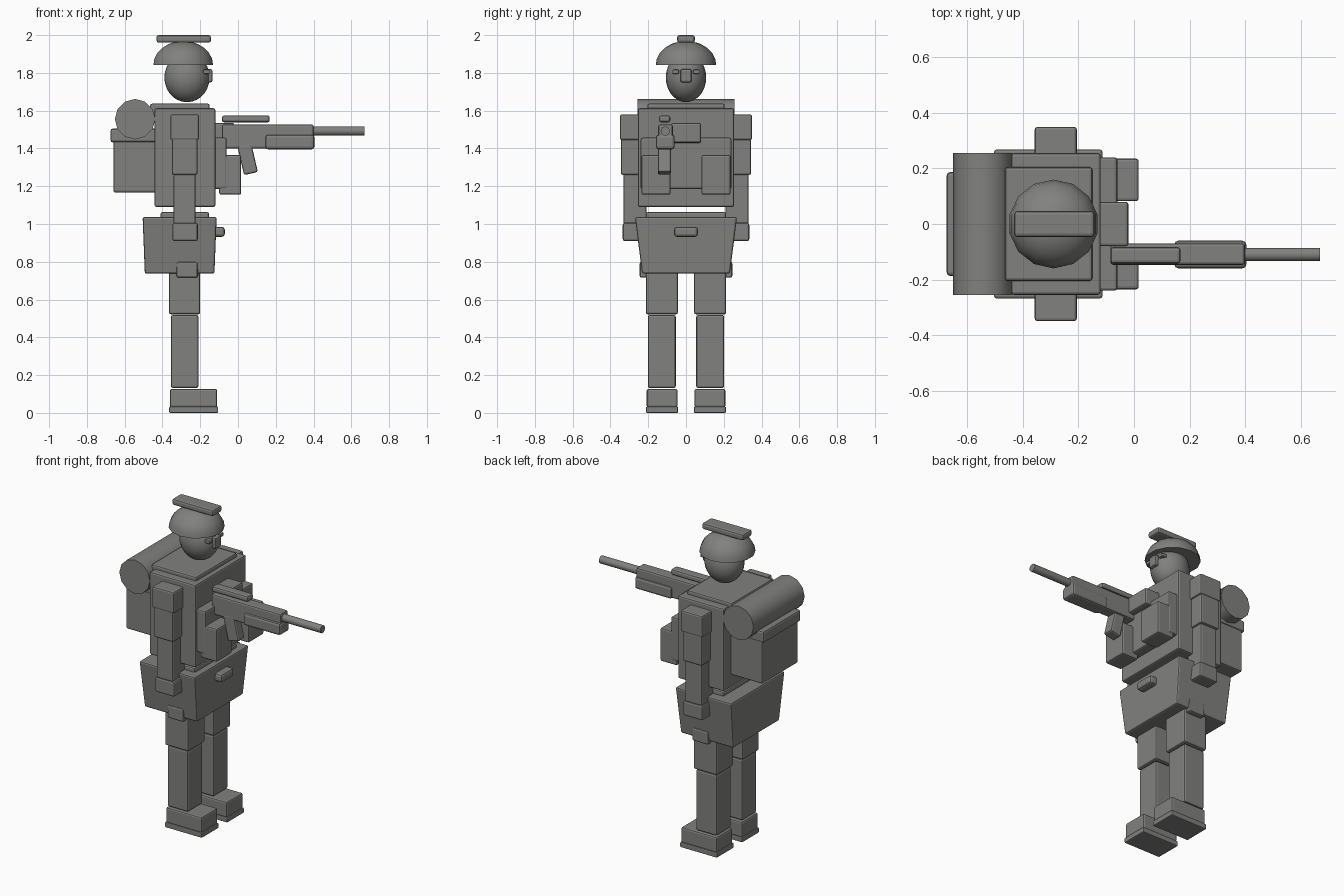
import bpy, bmesh, math
from mathutils import Matrix

if "Cube" in bpy.data.objects:
    bpy.data.objects.remove(bpy.data.objects["Cube"])

grey = bpy.data.materials.new("stone_grey")
grey.diffuse_color = (0.22, 0.22, 0.212, 1)
grey.use_nodes = True
grey.node_tree.nodes["Principled BSDF"].inputs["Base Color"].default_value = grey.diffuse_color


def finish(name, bm, bevel=0.0, smooth=False):
    me = bpy.data.meshes.new(name)
    bm.normal_update()
    bm.to_mesh(me)
    bm.free()
    ob = bpy.data.objects.new(name, me)
    bpy.context.collection.objects.link(ob)
    me.materials.append(grey)
    if bevel:
        m = ob.modifiers.new("bevel", 'BEVEL')
        m.width = bevel
        m.segments = 2
        m.limit_method = 'ANGLE'
    if smooth:
        bpy.ops.object.select_all(action='DESELECT')
        ob.select_set(True)
        bpy.context.view_layer.objects.active = ob
        bpy.ops.object.shade_smooth_by_angle(angle=math.radians(40))
    return ob


def box(name, x, y, z, bevel=0.01, tilt=0, taper=(1, 1)):
    """Bevelled box from ranges; taper scales the bottom, tilt turns about y."""
    bm = bmesh.new()
    bmesh.ops.create_cube(bm, size=1)
    for v in bm.verts:
        if v.co.z < 0:
            v.co.x *= taper[0]
            v.co.y *= taper[1]
        v.co.x *= x[1] - x[0]
        v.co.y *= y[1] - y[0]
        v.co.z *= z[1] - z[0]
    c = Matrix.Translation([(r[0] + r[1]) / 2 for r in (x, y, z)])
    bm.transform(c @ Matrix.Rotation(math.radians(tilt), 4, 'Y'))
    return finish(name, bm, bevel)


def pair(name, x, y, z, bevel=0.01):
    box(name + "_left", x, y, z, bevel)
    box(name + "_right", x, (-y[1], -y[0]), z, bevel)


def cylinder(name, centre, radius, length, axis, sides, smooth=True):
    bm = bmesh.new()
    bmesh.ops.create_cone(bm, cap_ends=True, segments=sides, radius1=radius,
                          radius2=radius, depth=length)
    bm.transform(Matrix.Translation(centre) @ Matrix.Rotation(math.pi / 2, 4, axis))
    return finish(name, bm, 0, smooth)


def ball(name, centre, scale, segs, rings, dome=False):
    bm = bmesh.new()
    bmesh.ops.create_uvsphere(bm, u_segments=segs, v_segments=rings, radius=1)
    if dome:
        geom = bm.verts[:] + bm.edges[:] + bm.faces[:]
        cut = bmesh.ops.bisect_plane(bm, geom=geom, plane_co=(0, 0, 0),
                                     plane_no=(0, 0, 1), clear_inner=True)
        bmesh.ops.holes_fill(bm, edges=[e for e in bm.edges if e.is_boundary])
    bm.transform(Matrix.Translation(centre) @ Matrix.Diagonal((*scale, 1)))
    return finish(name, bm, 0, True)


# Legs and boots
pair("sole", (-0.365, -0.105), (0.042, 0.212), (0.0, 0.033), 0.006)
pair("boot", (-0.36, -0.11), (0.045, 0.208), (0.028, 0.127))
pair("shin", (-0.355, -0.21), (0.054, 0.202), (0.132, 0.518))
pair("thigh", (-0.365, -0.2), (0.043, 0.213), (0.522, 0.86))

# Hips, waist and buckle
box("hip_skirt", (-0.505, -0.113), (-0.27, 0.27), (0.737, 1.037), 0.01,
    taper=(0.94, 0.86))
pair("hip_tab", (-0.325, -0.213), (0.16, 0.245), (0.716, 0.8))
box("waist", (-0.41, -0.153), (-0.213, 0.213), (1.0, 1.063))
box("buckle", (-0.14, -0.07), (-0.063, 0.063), (0.932, 0.985), 0.015)

# Torso and chest gear
box("torso", (-0.442, -0.12), (-0.255, 0.255), (1.09, 1.613))
box("shoulder_plate", (-0.465, -0.15), (-0.205, 0.205), (1.56, 1.637))
box("chest_plate", (-0.16, -0.06), (-0.24, 0.24), (1.185, 1.457))
pair("pouch", (-0.1, 0.017), (0.082, 0.236), (1.155, 1.365))
box("chest_block", (-0.14, -0.02), (-0.08, 0.08), (1.43, 1.535))

# Arms
pair("upper_arm", (-0.35, -0.215), (0.21, 0.345), (1.26, 1.56))
pair("shoulder_pad", (-0.358, -0.206), (0.2, 0.35), (1.445, 1.58))
pair("forearm", (-0.341, -0.224), (0.21, 0.332), (1.0, 1.265))
pair("hand", (-0.347, -0.213), (0.205, 0.335), (0.91, 1.005))

# Pack and bedroll
box("backpack", (-0.66, -0.43), (-0.18, 0.18), (1.167, 1.45))
box("pack_flap", (-0.675, -0.43), (-0.187, 0.187), (1.432, 1.505), 0.012)
cylinder("bedroll", (-0.545, 0, 1.555), 0.107, 0.512, 'X', 12)

# Head and face
ball("head", (-0.27, 0, 1.775), (0.12, 0.107, 0.13), 20, 14)
box("nose", (-0.175, -0.135), (-0.03, 0.03), (1.75, 1.82))
pair("eye", (-0.185, -0.15), (0.037, 0.072), (1.795, 1.817), 0.005)

# Helmet with crest
ball("helmet", (-0.29, 0, 1.842), (0.162, 0.16, 0.127), 14, 12, True)
box("helmet_crest", (-0.432, -0.143), (-0.047, 0.047), (1.96, 2.0), 0.012)

# Rifle
box("rifle_body", (-0.085, 0.4), (-0.147, -0.07), (1.4, 1.527))
box("handguard", (0.145, 0.405), (-0.16, -0.06), (1.395, 1.473), 0.015)
cylinder("barrel", (0.53, -0.11, 1.492), 0.024, 0.28, 'Y', 16)
box("sight", (-0.085, 0.168), (-0.143, -0.083), (1.538, 1.575), 0.012)
box("rifle_grip", (0.013, 0.088), (-0.148, -0.08), (1.265, 1.425), 0.01, tilt=-13)
